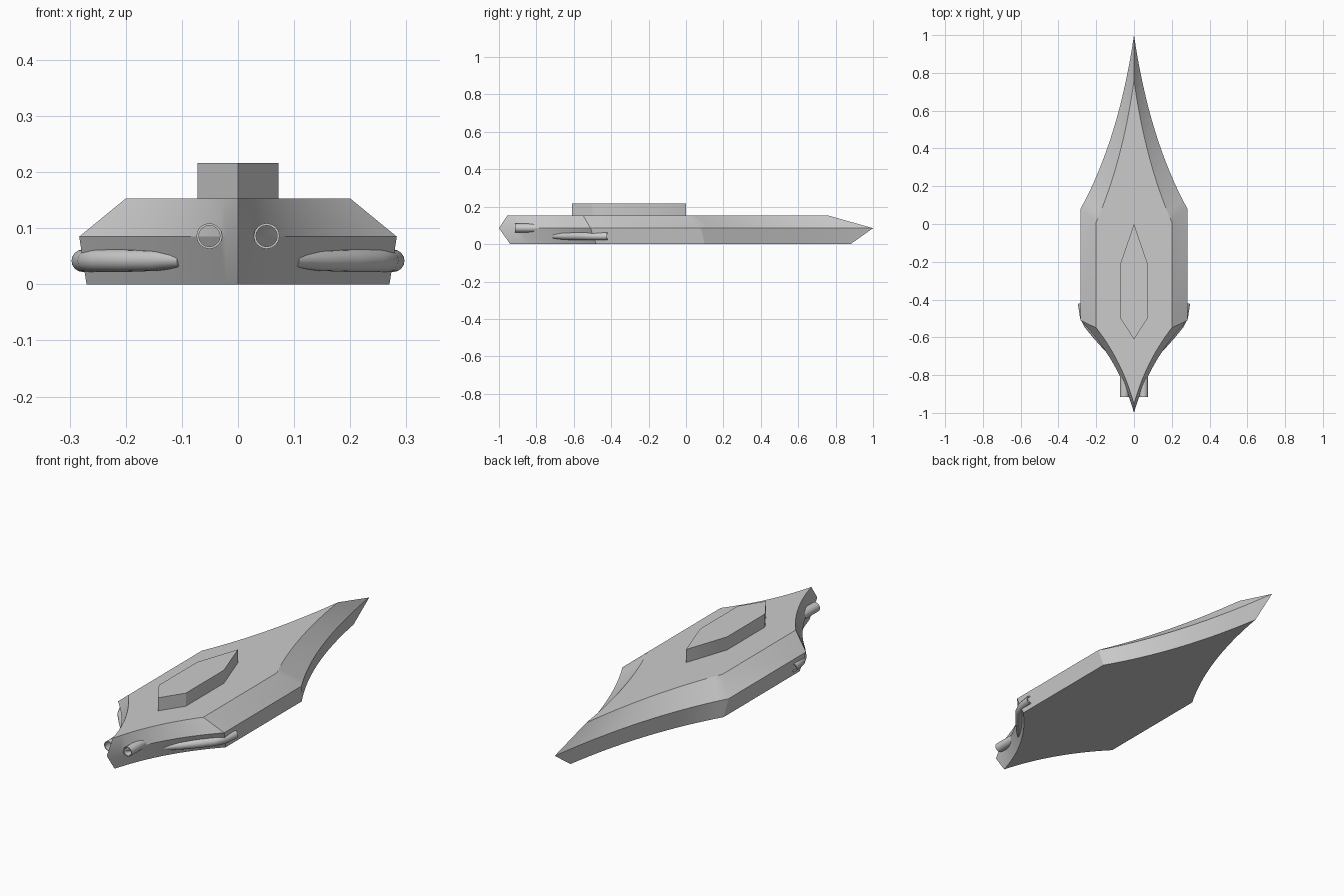
import bpy, bmesh, math
from mathutils import Vector

if "Cube" in bpy.data.objects:
    bpy.data.objects.remove(bpy.data.objects["Cube"])


def finish(name, bm, angle=25):
    bmesh.ops.recalc_face_normals(bm, faces=bm.faces)
    me = bpy.data.meshes.new(name)
    bm.to_mesh(me)
    bm.free()
    ob = bpy.data.objects.new(name, me)
    bpy.context.collection.objects.link(ob)
    bpy.ops.object.select_all(action='DESELECT')
    ob.select_set(True)
    bpy.context.view_layer.objects.active = ob
    bpy.ops.object.shade_smooth_by_angle(angle=math.radians(angle))
    return ob


def loft(bm, loops):
    for a, b in zip(loops, loops[1:]):
        for i in range(len(a)):
            j = (i + 1) % len(a)
            bm.faces.new((a[i], a[j], b[j], b[i]))
    bm.faces.new(loops[0])
    bm.faces.new(loops[-1])


def bezier(a, b, c, n=16):
    a, b, c = Vector(a), Vector(b), Vector(c)
    return [a * (1 - t) ** 2 + b * 2 * t * (1 - t) + c * t * t
            for t in (i / n for i in range(n + 1))]


def outline(nose, stern):
    right = bezier(*nose)[::-1] + bezier(*stern)
    return right + [Vector((-p.x, p.y)) for p in right[-2:0:-1]]


# Hull: three stacked outlines with concave tapering ends
levels = [
    (0.0, ((.27, .10), (.075, .43), (0, .88)), ((.27, -.48), (.075, -.68), (0, -.94))),
    (.085, ((.283, .08), (.08, .45), (0, 1)), ((.283, -.51), (.08, -.72), (0, -1))),
    (.153, ((.20, .01), (.06, .33), (0, .76)), ((.20, -.55), (.06, -.73), (0, -.955))),
]
bm = bmesh.new()
loft(bm, [[bm.verts.new((p.x, p.y, z)) for p in outline(n, s)] for z, n, s in levels])
finish("hull", bm)

# Raised deck block
deck = [(0, 0), (.072, -.21), (.072, -.50), (0, -.61), (-.072, -.50), (-.072, -.21)]
bm = bmesh.new()
loft(bm, [[bm.verts.new((x, y, z)) for x, y in deck] for z in (.145, .216)])
finish("deck_block", bm)


# Tubes swept through rings of (x, y, radius, heading in degrees from y)
def tube(name, rings, z, side, seg=16):
    bm = bmesh.new()
    loops = []
    for x, y, r, h in rings:
        h = math.radians(h)
        loop = []
        for i in range(seg):
            a = 2 * math.pi * i / seg
            u = r * math.cos(a)
            loop.append(bm.verts.new((side * (x + u * math.cos(h)),
                                      y - u * math.sin(h), z + r * math.sin(a))))
        loops.append(loop)
    loft(bm, loops)
    finish(name, bm, 35)


for side, label in ((1, "right"), (-1, "left")):
    # Hollow front barrels
    tube("front_barrel_" + label,
         [(.051, -.80, .023, 0), (.051, -.915, .023, 0),
          (.051, -.915, .019, 0), (.051, -.81, .019, 0)], .086, side)
    # Side pods hugging the hull, open at the aft end
    tube("side_pod_" + label,
         [(.10, -.71, .012, 40), (.145, -.655, .018, 40), (.20, -.59, .02, 41),
          (.245, -.535, .02, 35), (.267, -.49, .02, 20), (.277, -.42, .02, 8),
          (.277, -.42, .015, 8), (.271, -.46, .015, 8)], .042, side)
